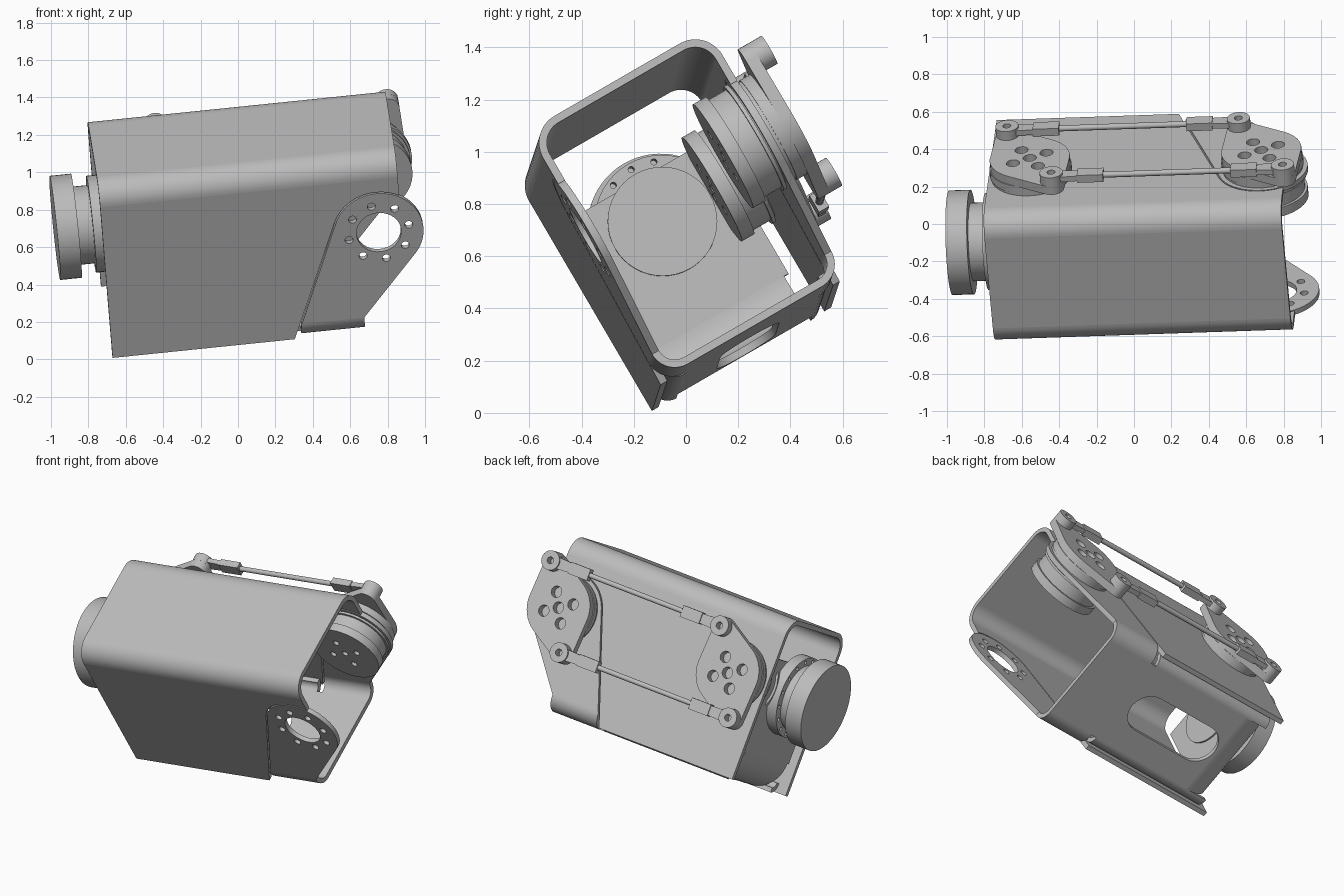
import bpy, bmesh, math
from mathutils import Vector, Matrix, geometry

if "Cube" in bpy.data.objects:
    bpy.data.objects.remove(bpy.data.objects["Cube"])

grey = bpy.data.materials.new("plain grey")
grey.use_nodes = True
grey.diffuse_color = (0.5, 0.5, 0.5, 1)
grey.node_tree.nodes["Principled BSDF"].inputs["Base Color"].default_value = (0.5, 0.5, 0.5, 1)

# Tilted frame: U along the bracket, A across it to the back, B up it
U = Vector((0.994, 0.034, 0.102)).normalized()
A = Vector((-0.081, 0.866, 0.5))
A = (A - U * A.dot(U)).normalized()
B = U.cross(A)
SIDE, END, FLAT = (U, B, A), (A, B, U), (U, A, B)
parts = []


def plate(name, outlines, axes, lo, hi):
    """Flat plate from an outline (and hole outlines), from lo to hi along the third axis."""
    cu = bpy.data.curves.new(name, "CURVE")
    cu.dimensions, cu.fill_mode = "2D", "BOTH"
    cu.extrude = (hi - lo) / 2
    for pts in outlines:
        sp = cu.splines.new("POLY")
        sp.points.add(len(pts) - 1)
        for p, q in zip(sp.points, pts):
            p.co = (q[0], q[1], 0, 1)
        sp.use_cyclic_u = True
    tmp = bpy.data.objects.new(name + "_tmp", cu)
    bpy.context.collection.objects.link(tmp)
    bpy.context.view_layer.update()
    me = bpy.data.meshes.new_from_object(tmp.evaluated_get(bpy.context.evaluated_depsgraph_get()))
    bpy.data.objects.remove(tmp)
    m = Matrix(axes).transposed().to_4x4()
    m.translation = axes[2] * (lo + hi) / 2
    bm = bmesh.new()
    bm.from_mesh(me)
    bm.transform(m)
    bmesh.ops.remove_doubles(bm, verts=bm.verts, dist=0.0002)
    bmesh.ops.recalc_face_normals(bm, faces=bm.faces)
    bm.to_mesh(me)
    bm.free()
    me.materials.clear()
    me.materials.append(grey)
    me.name = name
    ob = bpy.data.objects.new(name, me)
    bpy.context.collection.objects.link(ob)
    parts.append(ob)
    return ob


def arc(c, r, start, end, n=12):
    angles = [math.radians(start + (end - start) * i / n) for i in range(n + 1)]
    return [(c[0] + r * math.cos(t), c[1] + r * math.sin(t)) for t in angles]


def circle(c, r, n=40):
    return arc(c, r, 0, 360, n)[:-1]


def hull(pts):
    return [pts[i] for i in geometry.convex_hull_2d(pts)]


def rect(x0, y0, x1, y1):
    return [(x0, y0), (x1, y0), (x1, y1), (x0, y1)]


def ring_holes(c, radius, r, count, phase=0):
    return [circle(p, r, 14) for p in arc(c, radius, phase, phase + 360, count)[:-1]]


def bend(name, c, r, start, axes, lo, hi):
    """Quarter turn of bent sheet."""
    plate(name, [arc(c, r, start, start + 90) + arc(c, r - T, start + 90, start)], axes, lo, hi)


T = 0.03                                  # sheet thickness
FRONT, BACK, BOTTOM, TOP = -0.055, 0.74, 0.11, 1.174
MID = (FRONT + BACK) / 2
LEFT, RIGHT, FOOT = -0.67, 0.93, 0.69     # ends along U
PIVOT_B = 0.725
PIVOT = (0.805, PIVOT_B)
REAR_PIVOT = (-0.44, PIVOT_B)

# Side panels, cut away around the pivot lugs
panel = [(LEFT, 0.12), (0.31, 0.12)] + arc(PIVOT, 0.248, 159, 60, 16) \
    + [(RIGHT, TOP - 0.12), (LEFT, TOP - 0.12)]
lug = hull(circle(PIVOT, 0.24, 48) + [(0.355, 0.21), (FOOT, 0.21)])
lug_holes = [circle(PIVOT, 0.12)] + ring_holes(PIVOT, 0.165, 0.022, 8, 10)
for side, a in (("front", FRONT), ("back", BACK - T)):
    plate(side + "_panel", [panel], SIDE, a, a + T)
    plate(side + "_lug", [lug] + lug_holes, SIDE, a, a + T)

# Top sheet and its two bends
plate("top_panel", [rect(LEFT, FRONT + 0.12, RIGHT, BACK - 0.12)], FLAT, TOP - T, TOP)
bend("top_front_bend", (FRONT + 0.12, TOP - 0.12), 0.12, 90, END, LEFT, RIGHT)
bend("top_back_bend", (BACK - 0.12, TOP - 0.12), 0.12, 0, END, LEFT, RIGHT)

# Bottom sheet with a long slot, bent up into the lugs and the tray sides
a0, a1 = FRONT + 0.1, BACK - 0.1
slot = arc((0.13, MID), 0.13, -90, 90) + arc((-0.29, MID), 0.13, 90, 270)
plate("bottom_panel", [rect(-0.44, a0, FOOT, a1), slot], FLAT, BOTTOM, BOTTOM + T)
for side, a, start in (("front", a0, 180), ("back", a1, 270)):
    bend(side + "_lug_bend", (a, BOTTOM + 0.1), 0.1, start, END, 0.35, FOOT)
    bend(side + "_tray_bend", (a, BOTTOM + 0.068), 0.068, start, END, -0.6, 0.31)

# End plate rising from the bottom sheet, with its round mount
bend("end_bend", (-0.44, BOTTOM + 0.2), 0.2, 180, SIDE, a0, a1)
plate("end_plate", [rect(a0 - 0.02, BOTTOM + 0.2, a1 + 0.02, 0.91)], END, -0.64, -0.61)
hub = (MID, PIVOT_B)
plate("end_mount", [circle(hub, 0.26, 48)] + ring_holes(hub, 0.235, 0.012, 16), END, -0.71, -0.64)
plate("end_hub", [circle(hub, 0.21, 48)], END, -0.79, -0.60)
plate("end_wheel", [circle(hub, 0.28, 64)], END, -0.905, -0.79)

# Two motors on the back, each with a double-ended horn
DU, DB = 0.137, 0.255
for which, c in (("right", PIVOT), ("left", REAR_PIVOT)):
    holes = [circle(c, 0.036, 16)] + ring_holes(c, 0.1, 0.036, 4, -30)
    small = [circle(c, 0.02, 14)] + ring_holes(c, 0.1, 0.02, 4, 15)
    plate(which + "_motor_face", [circle(c, 0.23, 48)] + small, SIDE, 0.555, 0.575)
    plate(which + "_motor_flange", [circle(c, 0.23, 48)], SIDE, 0.575, 0.61)
    plate(which + "_motor_body", [circle(c, 0.215, 48)], SIDE, 0.61, 0.76)
    plate(which + "_motor_rim", [circle(c, 0.23, 48)], SIDE, 0.69, 0.705)
    plate(which + "_horn_base", [circle(c, 0.22, 48)], SIDE, 0.755, 0.80)
    tips = [(c[0] + s * DU, c[1] + s * DB) for s in (1, -1)]
    shape = hull(circle(c, 0.215, 48) + circle(tips[0], 0.062, 24) + circle(tips[1], 0.062, 24))
    plate(which + "_horn", [shape] + holes, SIDE, 0.80, 0.85)

# Parallel links between the horns: eyes, necks, blocks and rods
for which, s in (("upper", 1), ("lower", -1)):
    b = PIVOT_B + s * DB
    ends = (REAR_PIVOT[0] + s * DU, PIVOT[0] + s * DU)
    for end, u, d in (("left", ends[0], 1), ("right", ends[1], -1)):
        name = which + "_" + end
        eye, pin = circle((u, b), 0.062, 28), circle((u, b), 0.022, 14)
        plate(name + "_eye", [eye, pin], SIDE, 0.85, 0.905)
        neck = [(u + d * 0.05, b - 0.036), (u + d * 0.16, b - 0.03),
                (u + d * 0.16, b + 0.03), (u + d * 0.05, b + 0.036)]
        plate(name + "_neck", [neck], SIDE, 0.862, 0.893)
        plate(name + "_block", [rect(u + d * 0.14, b - 0.037, u + d * 0.28, b + 0.037)],
              SIDE, 0.855, 0.9)
    plate(which + "_rod", [circle((0.878, b), 0.016, 16)], END, ends[0] + 0.27, ends[1] - 0.27)

# Smooth round walls, keep edges sharp
bpy.ops.object.select_all(action="DESELECT")
for ob in parts:
    ob.select_set(True)
bpy.context.view_layer.objects.active = parts[0]
bpy.ops.object.shade_smooth_by_angle(angle=math.radians(30))
